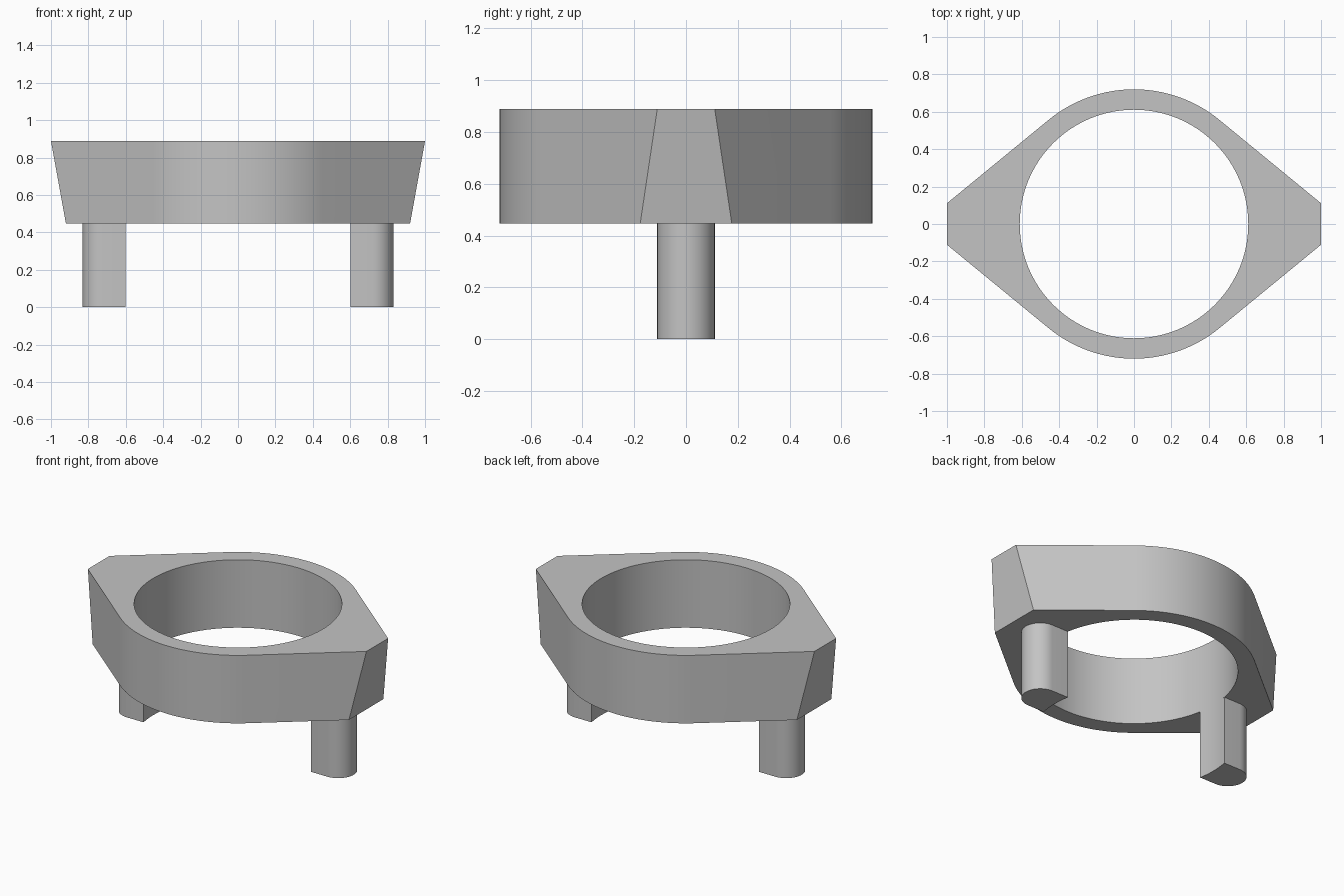
import bpy, bmesh, math
from math import cos, sin, pi

cube = bpy.data.objects.get("Cube")
if cube:
    bpy.data.objects.remove(cube, do_unlink=True)

GREY = (0.55, 0.55, 0.55, 1)
mat = bpy.data.materials.new("plain grey")
mat.use_nodes = True
mat.diffuse_color = GREY
mat.node_tree.nodes["Principled BSDF"].inputs["Base Color"].default_value = GREY

BOTTOM, TOP = 0.447, 0.888
OUTER, BORE = 0.72, 0.611
TIP_X, TIP_Y = 1.0, 0.111
LEG_X, LEG_R = 0.72, 0.111


def arc(cx, radius, start, end, steps):
    return [(cx + radius * cos(start + (end - start) * i / steps),
             radius * sin(start + (end - start) * i / steps)) for i in range(steps + 1)]


def add_loop(bm, points, z):
    verts = [bm.verts.new((x, y, z)) for x, y in points]
    edges = [bm.edges.new((verts[i - 1], verts[i])) for i in range(len(verts))]
    return verts, edges


def loft(name, loops_low, loops_high, z_low, z_high):
    """Solid between matching outlines; further loops are holes."""
    bm = bmesh.new()
    caps = [[], []]
    for low, high in zip(loops_low, loops_high):
        v0, e0 = add_loop(bm, low, z_low)
        v1, e1 = add_loop(bm, high, z_high)
        caps[0] += e0
        caps[1] += e1
        for i in range(len(v0)):
            bm.faces.new((v0[i - 1], v0[i], v1[i], v1[i - 1]))
    for edges in caps:
        bmesh.ops.triangle_fill(bm, edges=edges, use_beauty=True)
    bmesh.ops.recalc_face_normals(bm, faces=bm.faces[:])
    mesh = bpy.data.meshes.new(name)
    bm.to_mesh(mesh)
    bm.free()
    mesh.materials.append(mat)
    obj = bpy.data.objects.new(name, mesh)
    bpy.context.collection.objects.link(obj)
    bpy.ops.object.select_all(action="DESELECT")
    obj.select_set(True)
    bpy.context.view_layer.objects.active = obj
    bpy.ops.object.shade_smooth_by_angle(angle=math.radians(30))
    return obj


# Angle at which the straight flanks touch the round collar
tangent = math.atan2(TIP_Y, TIP_X) + math.acos(OUTER / math.hypot(TIP_X, TIP_Y))


def collar_outline(tip_x):
    tip_y = (OUTER - tip_x * cos(tangent)) / sin(tangent)
    back = arc(0, OUTER, tangent, pi - tangent, 32)
    half = [(tip_x, tip_y)] + back + [(-tip_x, tip_y)]
    return half + [(-x, -y) for x, y in half]


# Collar with sloping ends and a round bore
bore = arc(0, BORE, 0, 2 * pi, 96)[:-1]
loft("collar", [collar_outline(0.92), bore], [collar_outline(TIP_X), bore], BOTTOM, TOP)

# Legs: rounded outside, hollowed inside to follow the bore
a = math.asin(LEG_R / BORE)
leg = arc(LEG_X, LEG_R, -pi / 2, pi / 2, 24) + arc(0, BORE, a, -a, 6)
for name, side in (("left_leg", 1), ("right_leg", -1)):
    outline = [(side * x, y) for x, y in leg]
    loft(name, [outline], [outline], 0, BOTTOM)
